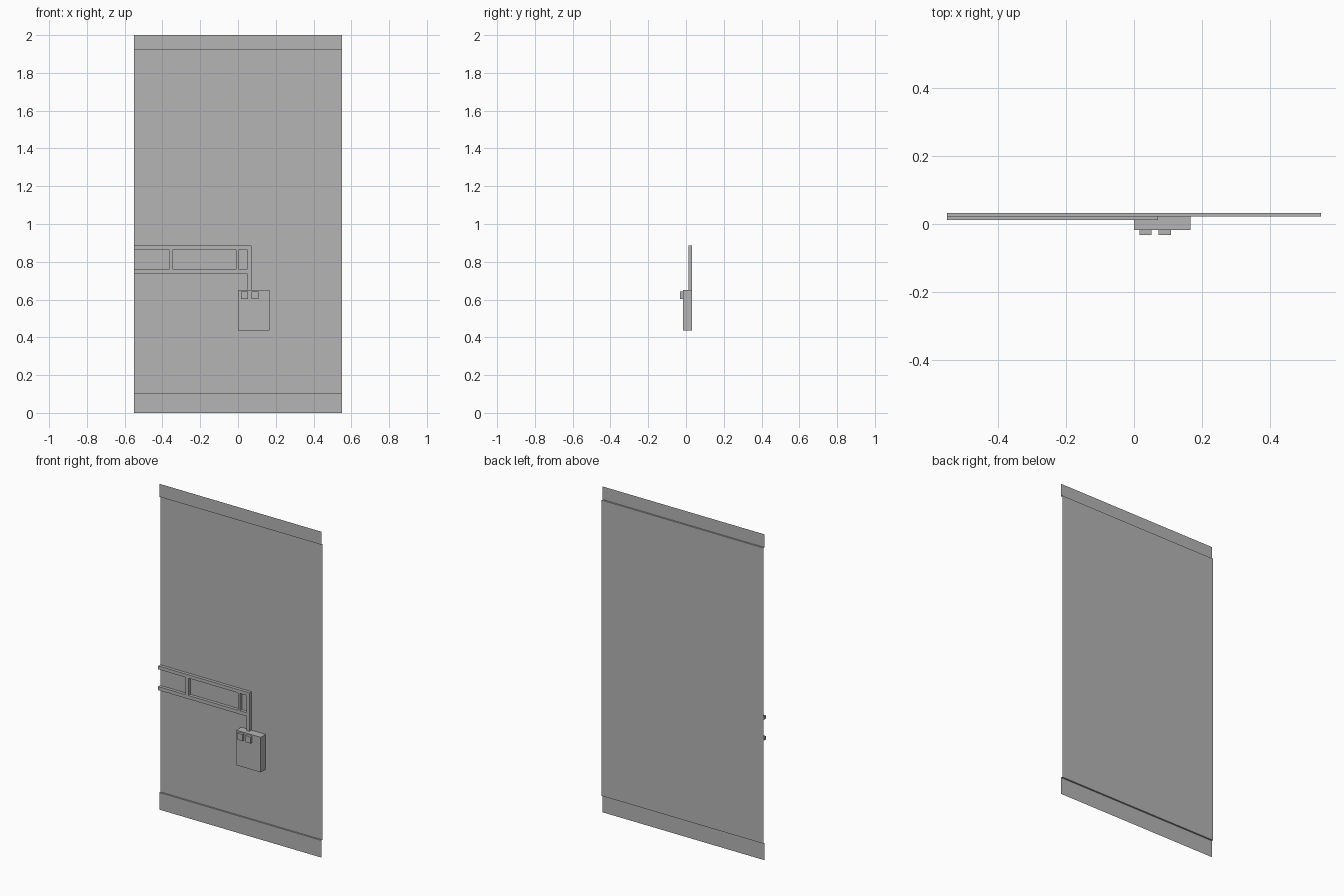
import bpy
import bmesh

if "Cube" in bpy.data.objects:
    bpy.data.objects.remove(bpy.data.objects["Cube"])

HALF_WIDTH = 0.55
WALL_BACK, BAND_FRONT = 0.032, 0.022
SEAT = 0.031   # back plane of everything mounted on the wall

grey = bpy.data.materials.new("plain_grey")
grey.use_nodes = True
colour = (0.46, 0.46, 0.46, 1)
grey.diffuse_color = colour
grey.node_tree.nodes["Principled BSDF"].inputs["Base Color"].default_value = colour


def finish(name, bm):
    mesh = bpy.data.meshes.new(name)
    bm.to_mesh(mesh)
    bm.free()
    mesh.materials.append(grey)
    obj = bpy.data.objects.new(name, mesh)
    bpy.context.collection.objects.link(obj)
    return obj


def push(bm, faces, depth):
    """Extrude faces along y and return the moved faces."""
    geom = bmesh.ops.extrude_face_region(bm, geom=faces)["geom"]
    verts = [g for g in geom if isinstance(g, bmesh.types.BMVert)]
    bmesh.ops.translate(bm, verts=verts, vec=(0, depth, 0))
    return [g for g in geom if isinstance(g, bmesh.types.BMFace)]


def slab(name, xs, zs, front, back, filled=lambda i, j: True, recess=None, depth=0):
    """Solid plate from the filled cells of a grid, with an optional sunken cell."""
    bm = bmesh.new()
    points = {}

    def vert(i, j):
        if (i, j) not in points:
            points[i, j] = bm.verts.new((xs[i], back, zs[j]))
        return points[i, j]

    cells = []
    for i in range(len(xs) - 1):
        for j in range(len(zs) - 1):
            if filled(i, j):
                corners = ((i, j), (i + 1, j), (i + 1, j + 1), (i, j + 1))
                cells.append(bm.faces.new([vert(*c) for c in corners]))
    fronts = push(bm, cells, front - back)
    if recess:
        i, j = recess
        sunk = [f for f in fronts
                if xs[i] < f.calc_center_median().x < xs[i + 1]
                and zs[j] < f.calc_center_median().z < zs[j + 1]]
        push(bm, sunk, depth)
    bmesh.ops.recalc_face_normals(bm, faces=bm.faces[:])
    bmesh.ops.dissolve_limit(bm, angle_limit=0.01, verts=bm.verts[:], edges=bm.edges[:])
    return finish(name, bm)


# Thin wall sheet, stepped forward in a band along the top and the bottom
bm = bmesh.new()
profile = [(BAND_FRONT, 0), (BAND_FRONT, 0.105), (WALL_BACK, 0.105),
           (WALL_BACK, 1.92), (BAND_FRONT, 1.92), (BAND_FRONT, 2)]
rows = [[bm.verts.new((x, y, z)) for x in (-HALF_WIDTH, HALF_WIDTH)] for y, z in profile]
for low, high in zip(rows, rows[1:]):
    bm.faces.new((low[0], low[1], high[1], high[0]))
finish("wall_panel", bm)

# Pair of conduit rails with cross pieces; the last upright drops to the box
rail_x = [-HALF_WIDTH, -0.365, -0.345, -0.01, 0.005, 0.048, 0.071]
rail_z = [0.65, 0.737, 0.759, 0.865, 0.886]


def is_rail(i, j):
    if i == 5:
        return True
    return j in (1, 3) or (j == 2 and i in (1, 3))


slab("conduit_rails", rail_x, rail_z, 0.012, SEAT, is_rail)

# Control box with a sunken slot on its front
slab("control_box", [0, 0.026, 0.138, 0.166], [0.435, 0.451, 0.528, 0.65],
     -0.017, SEAT, recess=(1, 1), depth=0.02)

# Two push buttons
for side, x in (("right", 0.016), ("left", 0.072)):
    slab(side + "_button", [x, x + 0.036], [0.602, 0.642], -0.032, -0.016)
